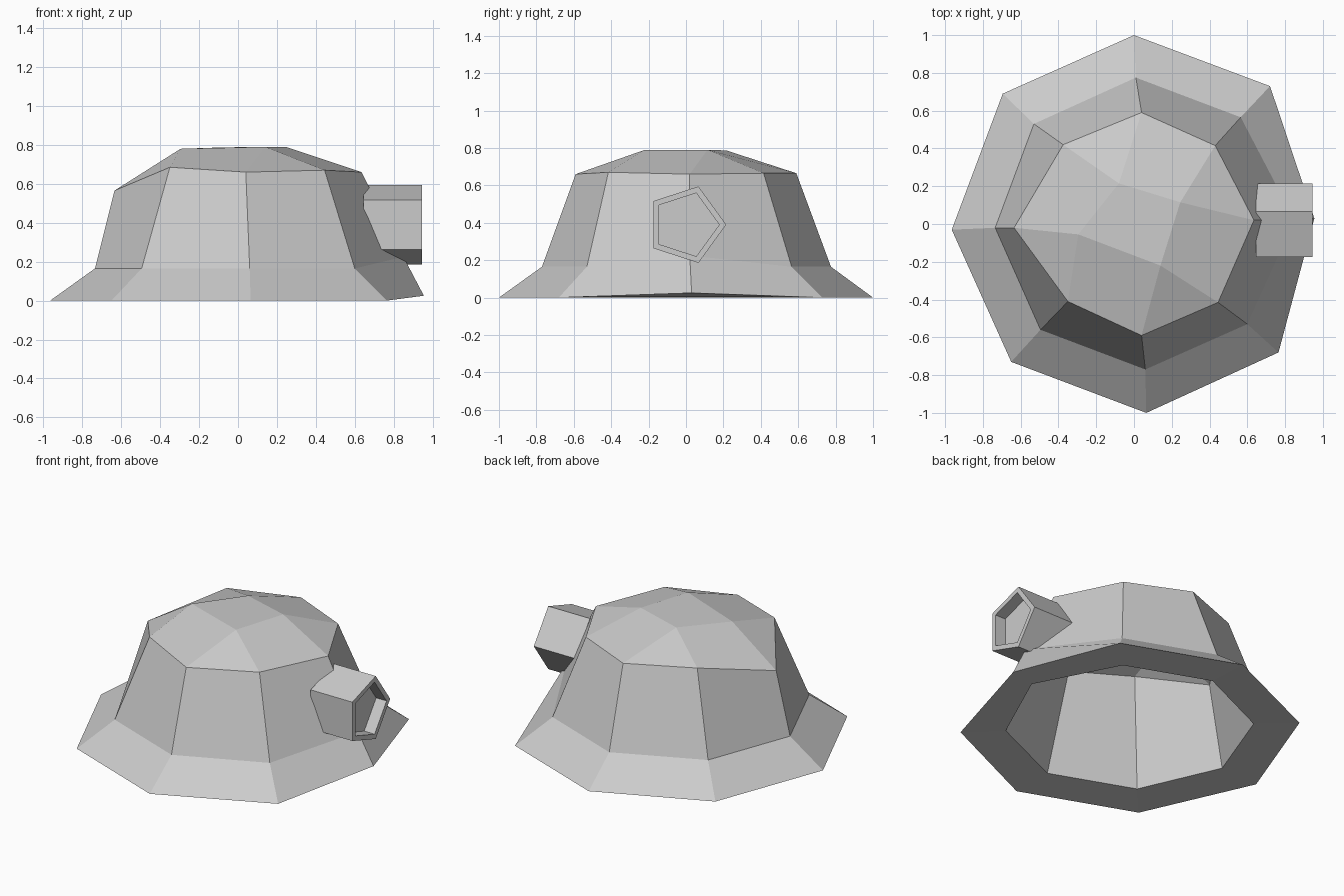
import bpy, bmesh
from math import cos, sin, tau

if "Cube" in bpy.data.objects:
    bpy.data.objects.remove(bpy.data.objects["Cube"])


def finish(name, bm):
    bmesh.ops.recalc_face_normals(bm, faces=bm.faces[:])
    mesh = bpy.data.meshes.new(name)
    bm.to_mesh(mesh)
    bm.free()
    obj = bpy.data.objects.new(name, mesh)
    bpy.context.collection.objects.link(obj)
    return obj


def bridge(bm, a, b):
    n = len(a)
    for i in range(n):
        j = (i + 1) % n
        bm.faces.new((a[i], a[j], b[j], b[i]))


def ring(bm, pts):
    return [bm.verts.new(p) for p in pts]


def dome(bm, rim, top):
    # eight-sided rim closes onto a four-cornered crown
    for k in range(4):
        a, b, c = (rim[(2 * k + i) % 8] for i in range(3))
        t, u = top[k], top[(k + 1) % 4]
        bm.faces.new((a, b, t))
        bm.faces.new((b, c, u, t))
    bm.faces.new(top)


# Hand-shaped outlines, clockwise from the left
brim = [(-.965, -.03, 0), (-.695, .69, 0), (0, 1, 0), (.72, .73, 0),
        (.955, .03, .025), (.765, -.68, 0), (.065, -1, 0), (-.65, -.73, 0)]
base = [(-.735, -.02, .165), (-.53, .53, .165), (.01, .775, .165), (.565, .565, .165),
        (.85, .02, .225), (.60, -.53, .165), (.06, -.77, .165), (-.495, -.56, .165)]
# rim starts one step earlier so its pairs line up with the crown corners
rim = [(-.635, -.02, .565), (-.375, .42, .68), (.04, .59, .665), (.43, .415, .665),
       (.635, .02, .66), (.445, -.415, .67), (.04, -.59, .66), (-.35, -.41, .685)]
crown = [(-.08, .215, .787), (.245, .115, .79), (.14, -.22, .79), (-.295, -.055, .78)]

# Helmet shell with flared brim and hollow inside
bm = bmesh.new()
o_brim, o_base, o_rim, o_crown = (ring(bm, r) for r in (brim, base, rim, crown))
bridge(bm, o_brim, o_base)
bridge(bm, o_base, o_rim)
dome(bm, o_rim[1:] + o_rim[:1], o_crown)
i_base = ring(bm, [(x * .945, y * .945, .005) for x, y, z in base])
i_rim = ring(bm, [(x * .94, y * .94, z - .03) for x, y, z in rim])
i_crown = ring(bm, [(x * .94, y * .94, z - .04) for x, y, z in crown])
bridge(bm, o_brim, i_base)
bridge(bm, i_base, i_rim)
dome(bm, i_rim[1:] + i_rim[:1], i_crown)
finish("helmet_shell", bm)


# Five-sided head lamp with a shallow recessed face
def pentagon(x, r):
    return [(x, r * cos(tau * i / 5), .39 + r * sin(tau * i / 5)) for i in range(5)]


bm = bmesh.new()
loops = [ring(bm, pentagon(x, r)) for x, r in
         ((.645, .215), (.945, .215), (.945, .178), (.87, .178))]
for a, b in zip(loops, loops[1:]):
    bridge(bm, a, b)
bm.faces.new(loops[0])
bm.faces.new(loops[-1])
finish("head_lamp", bm)
